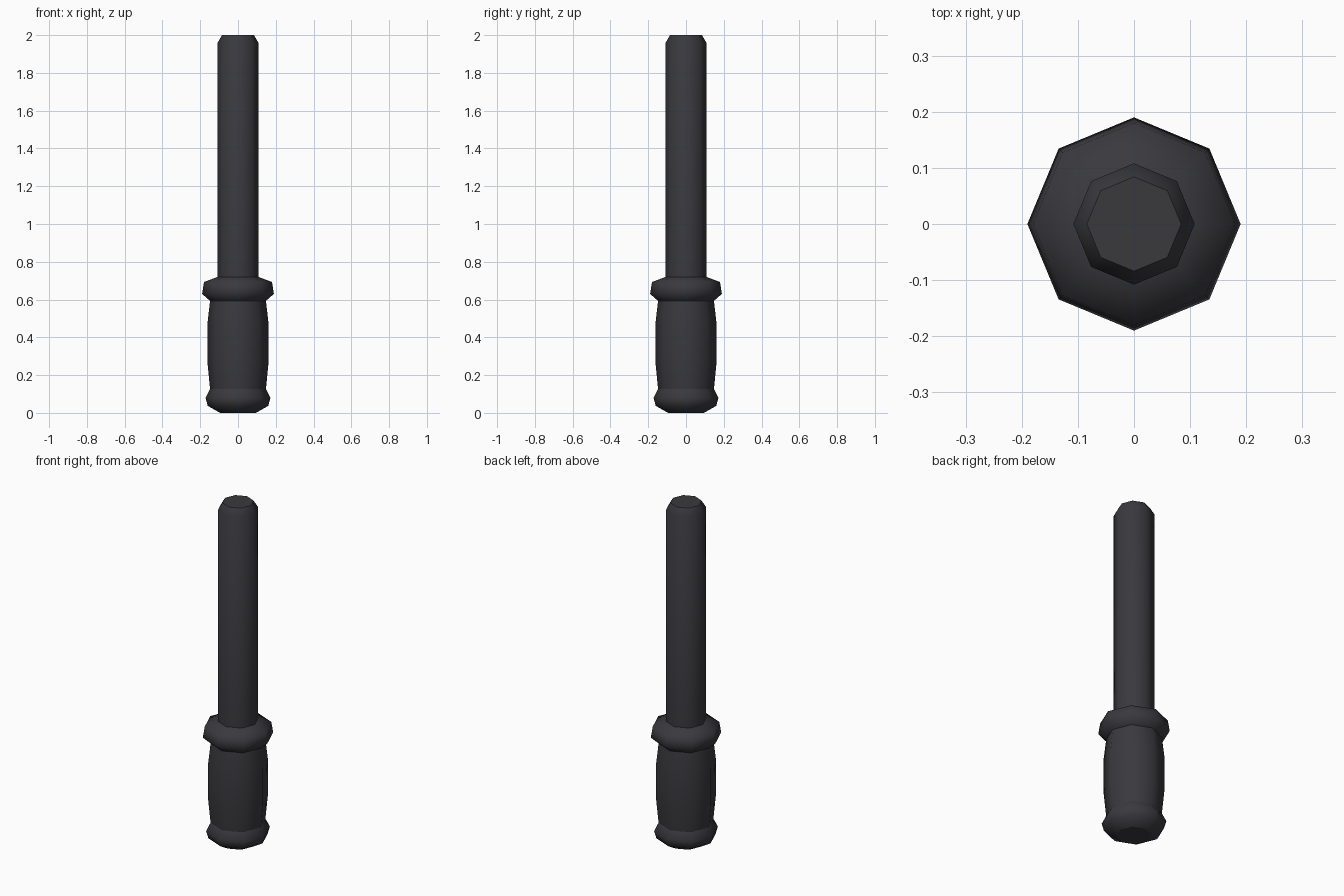
import bpy, bmesh, math

if "Cube" in bpy.data.objects:
    bpy.data.objects.remove(bpy.data.objects["Cube"])

SIDES = 8

mat = bpy.data.materials.new("charcoal rubber")
mat.diffuse_color = (0.042, 0.041, 0.048, 1)
mat.use_nodes = True
mat.node_tree.nodes["Principled BSDF"].inputs["Base Color"].default_value = mat.diffuse_color


def lathe(name, profile, cap_bottom=False, cap_top=False):
    """Turn a (radius, height) profile into an eight-sided part."""
    bm = bmesh.new()
    rings = []
    for r, z in profile:
        rings.append([bm.verts.new((r * math.cos(math.tau * i / SIDES),
                                    r * math.sin(math.tau * i / SIDES), z))
                      for i in range(SIDES)])
    for a, b in zip(rings, rings[1:]):
        for i in range(SIDES):
            j = (i + 1) % SIDES
            f = bm.faces.new((a[i], a[j], b[j], b[i]))
            f.smooth = True
    if cap_bottom:
        bm.faces.new(rings[0][::-1])
    if cap_top:
        cap = bm.faces.new(rings[-1])
        for e in cap.edges:
            e.smooth = False
    mesh = bpy.data.meshes.new(name)
    bm.to_mesh(mesh)
    bm.free()
    mesh.materials.append(mat)
    ob = bpy.data.objects.new(name, mesh)
    bpy.context.collection.objects.link(ob)
    return ob


# Rounded end knob
lathe("pommel", [(0.095, 0), (0.16, 0.037), (0.172, 0.08), (0.148, 0.127)], cap_bottom=True)
# Slightly barrelled handle
lathe("grip", [(0.148, 0.127), (0.161, 0.26), (0.161, 0.48), (0.148, 0.593)])
# Flared collar above the handle
lathe("guard", [(0.148, 0.593), (0.19, 0.63), (0.18, 0.693), (0.108, 0.72)])
# Straight shaft with chamfered tip
lathe("shaft", [(0.108, 0.72), (0.108, 1.96), (0.084, 2.0)], cap_top=True)
